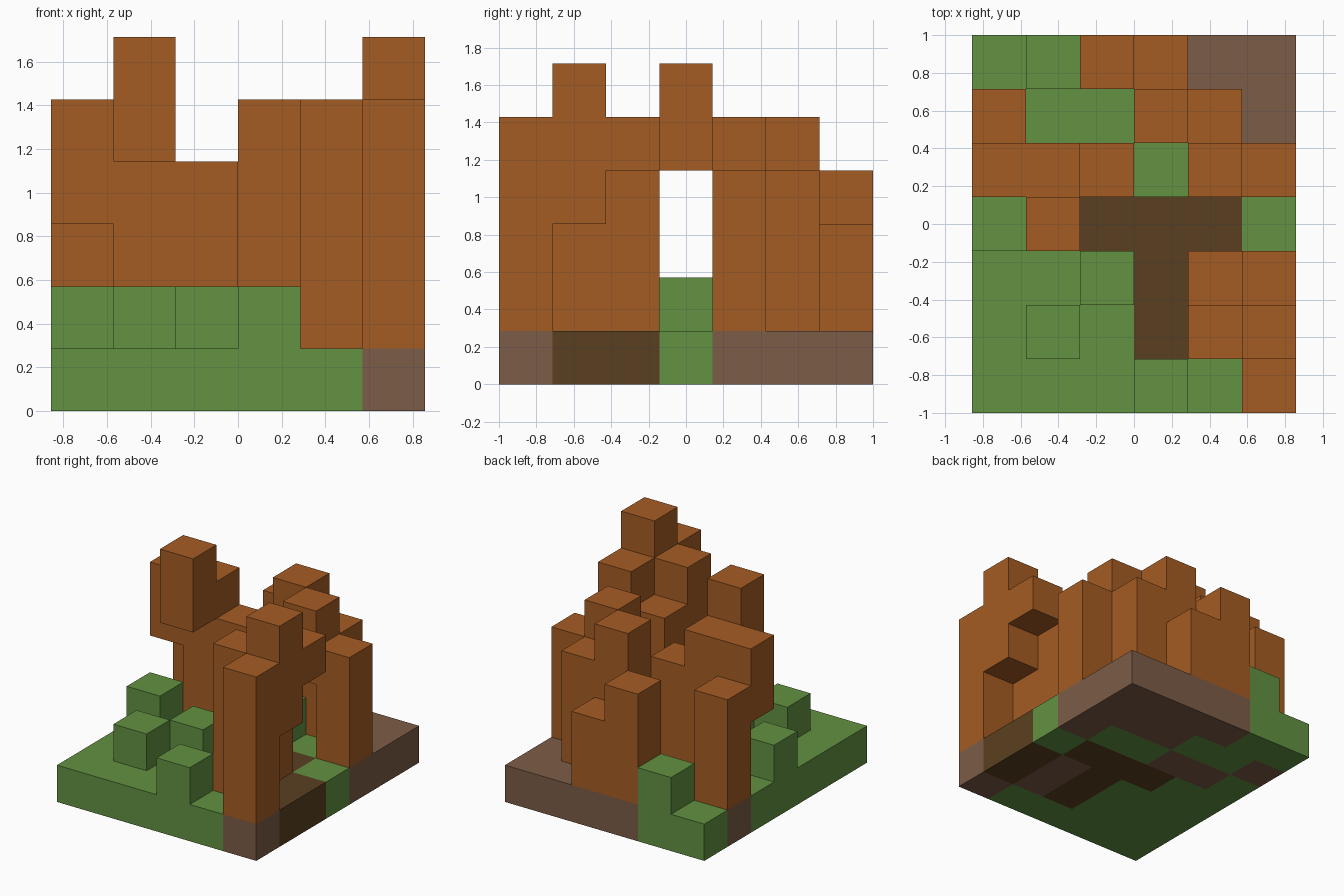
import bpy
import bmesh
from mathutils import Vector

default_cube = bpy.data.objects.get("Cube")
if default_cube:
    bpy.data.objects.remove(default_cube, do_unlink=True)

UNIT = 2 / 7
ORIGIN = Vector((-3, -3.5, 0))


def make_material(name, colour):
    mat = bpy.data.materials.new(name)
    mat.use_nodes = True
    mat.diffuse_color = (*colour, 1)
    mat.node_tree.nodes["Principled BSDF"].inputs["Base Color"].default_value = (*colour, 1)
    return mat


grass = make_material("grass_green", (0.122, 0.287, 0.054))
soil = make_material("soil_brown", (0.202, 0.107, 0.061))
path = make_material("path_dark_brown", (0.102, 0.051, 0.015))
clay = make_material("clay_orange", (0.376, 0.107, 0.017))

# Ground plan, front row first: G grass, S soil, P path
PLAN = ["GGGGGS",
        "GGGPSP",
        "GGGPSP",
        "GGPPPG",
        "GSSGGS",
        "SGGSSS",
        "GGSSSS"]


def ground(letter):
    return [(x, y, 0, 1) for y, row in enumerate(PLAN)
            for x, cell in enumerate(row) if cell == letter]


# Each part is a list of columns: x, y, bottom level, top level
PARTS = [
    ("grass_ground", grass, ground("G")),
    ("soil_ground", soil, ground("S")),
    ("path_ground", path, ground("P")),
    ("grass_mounds", grass, [(3, 0, 1, 2), (1, 1, 1, 2), (2, 2, 1, 2),
                             (0, 3, 1, 2), (3, 4, 1, 2), (1, 6, 1, 2)]),
    ("front_tower", clay, [(5, 0, 1, 5), (4, 1, 1, 5), (4, 2, 1, 4)]),
    ("front_tower_overhang", clay, [(5, 1, 3, 6), (5, 2, 4, 5)]),
    ("side_pillar", clay, [(5, 4, 1, 4)]),
    ("doorway_lintel", clay, [(4, 4, 3, 5)]),
    ("back_wall", clay, [(4, 5, 1, 4), (3, 5, 1, 5), (3, 6, 1, 3), (2, 6, 1, 4)]),
    ("right_wall", clay, [(1, 4, 1, 5), (2, 4, 1, 4), (0, 5, 1, 4)]),
    ("right_wall_overhang", clay, [(0, 4, 3, 5), (1, 3, 4, 6)]),
]


def cells(columns):
    return {(x, y, z) for x, y, low, high in columns for z in range(low, high)}


solid = set().union(*(cells(columns) for _, _, columns in PARTS))


def build_part(name, mat, columns):
    """Outer skin of the blocks, leaving out faces shared with a neighbour."""
    bm = bmesh.new()
    for cell in sorted(cells(columns)):
        centre = Vector(cell) + Vector((0.5, 0.5, 0.5))
        for axis in range(3):
            for side in (-1, 1):
                normal = Vector((0, 0, 0))
                normal[axis] = side
                if tuple(int(c + n) for c, n in zip(cell, normal)) in solid:
                    continue
                u = Vector((0, 0, 0))
                u[(axis + 1) % 3] = 0.5
                v = normal.cross(u)
                middle = centre + normal / 2 + ORIGIN
                corners = (-u - v, u - v, u + v, v - u)
                bm.faces.new([bm.verts.new((middle + c) * UNIT) for c in corners])
    bmesh.ops.remove_doubles(bm, verts=bm.verts, dist=0.001)
    mesh = bpy.data.meshes.new(name)
    bm.to_mesh(mesh)
    bm.free()
    mesh.materials.append(mat)
    bpy.context.collection.objects.link(bpy.data.objects.new(name, mesh))


for part in PARTS:
    build_part(*part)
